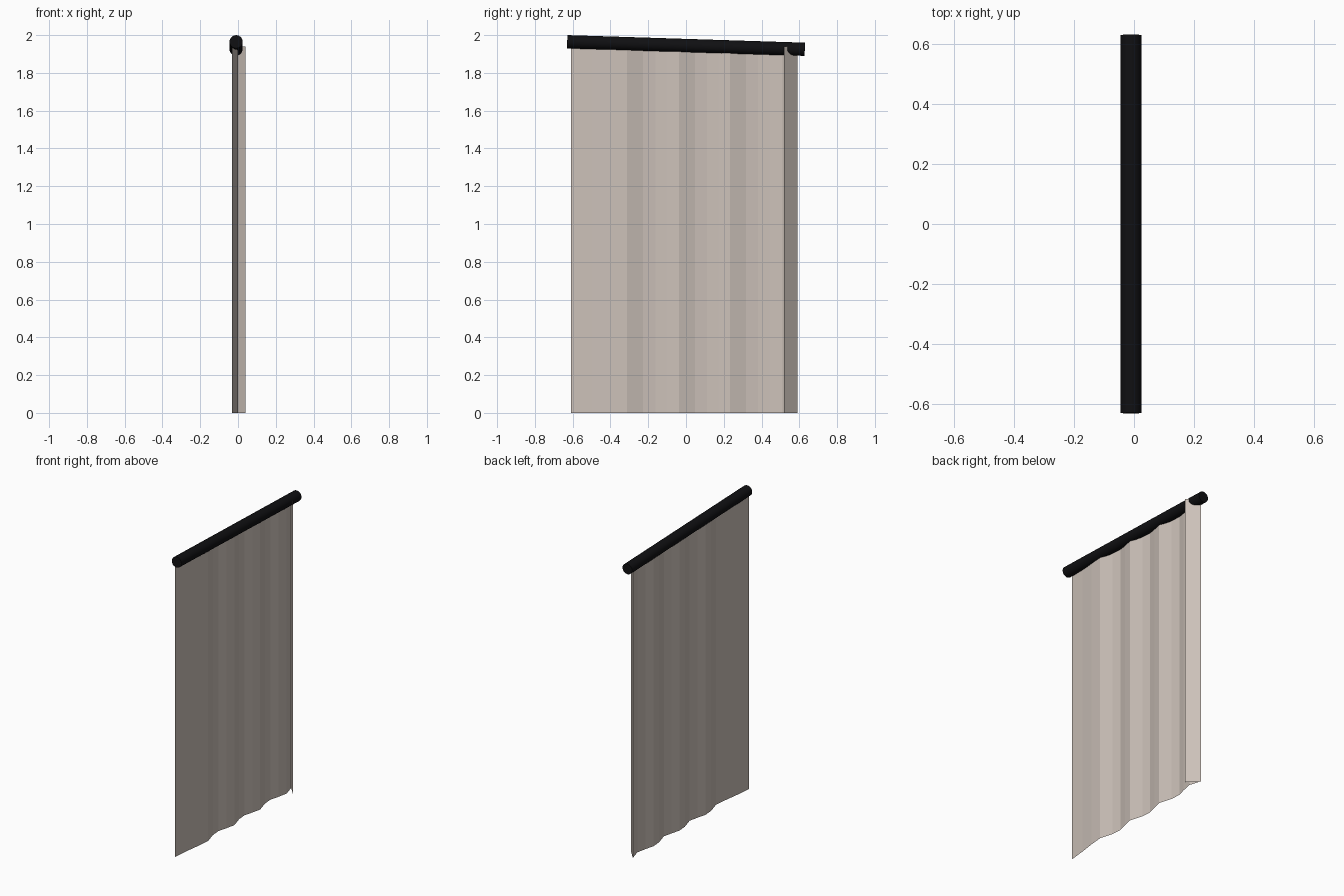
import bpy, bmesh, math
from mathutils import Vector

if "Cube" in bpy.data.objects:
    bpy.data.objects.remove(bpy.data.objects["Cube"])


def material(name, rgb):
    m = bpy.data.materials.new(name)
    m.diffuse_color = (*rgb, 1)
    m.use_nodes = True
    m.node_tree.nodes["Principled BSDF"].inputs["Base Color"].default_value = m.diffuse_color
    return m


def finish(bm, name, mat):
    me = bpy.data.meshes.new(name)
    bm.to_mesh(me)
    bm.free()
    ob = bpy.data.objects.new(name, me)
    bpy.context.collection.objects.link(ob)
    me.materials.append(mat)
    return ob


beige = material("beige cloth", (0.60, 0.53, 0.48))
black = material("black metal", (0.005, 0.005, 0.006))

# curtain plan as (y, x): straight lead-in, repeating drapes, folded-back hem
path = [(-0.61, -0.033), (-0.50, -0.022), (-0.40, -0.008)]
drape = [(0.0, 0.0), (0.085, -0.025), (0.15, -0.03), (0.21, -0.014)]
for start in (-0.312, -0.038, 0.232):
    path += [(start + d, x) for d, x in drape]
path += [(0.51, 0.0), (0.59, -0.024), (0.52, 0.04)]

# curtain sheet, extruded straight up from the floor
bm = bmesh.new()
low = [bm.verts.new((x, y, 0)) for y, x in path]
high = [bm.verts.new((x, y, 1.94)) for y, x in path]
for i in range(len(path) - 1):
    bm.faces.new((low[i], low[i + 1], high[i + 1], high[i]))
finish(bm, "curtain", beige)

# sloping curtain rod
a, b = Vector((-0.01, -0.629, 1.965)), Vector((-0.01, 0.629, 1.925))
bm = bmesh.new()
bmesh.ops.create_cone(bm, cap_ends=True, segments=20, radius1=0.035,
                      radius2=0.035, depth=(b - a).length)
rod = finish(bm, "curtain_rod", black)
rod.location = (a + b) / 2
rod.rotation_euler = (b - a).to_track_quat('Z', 'Y').to_euler()
bpy.context.view_layer.objects.active = rod
rod.select_set(True)
bpy.ops.object.shade_smooth_by_angle(angle=math.radians(40))
